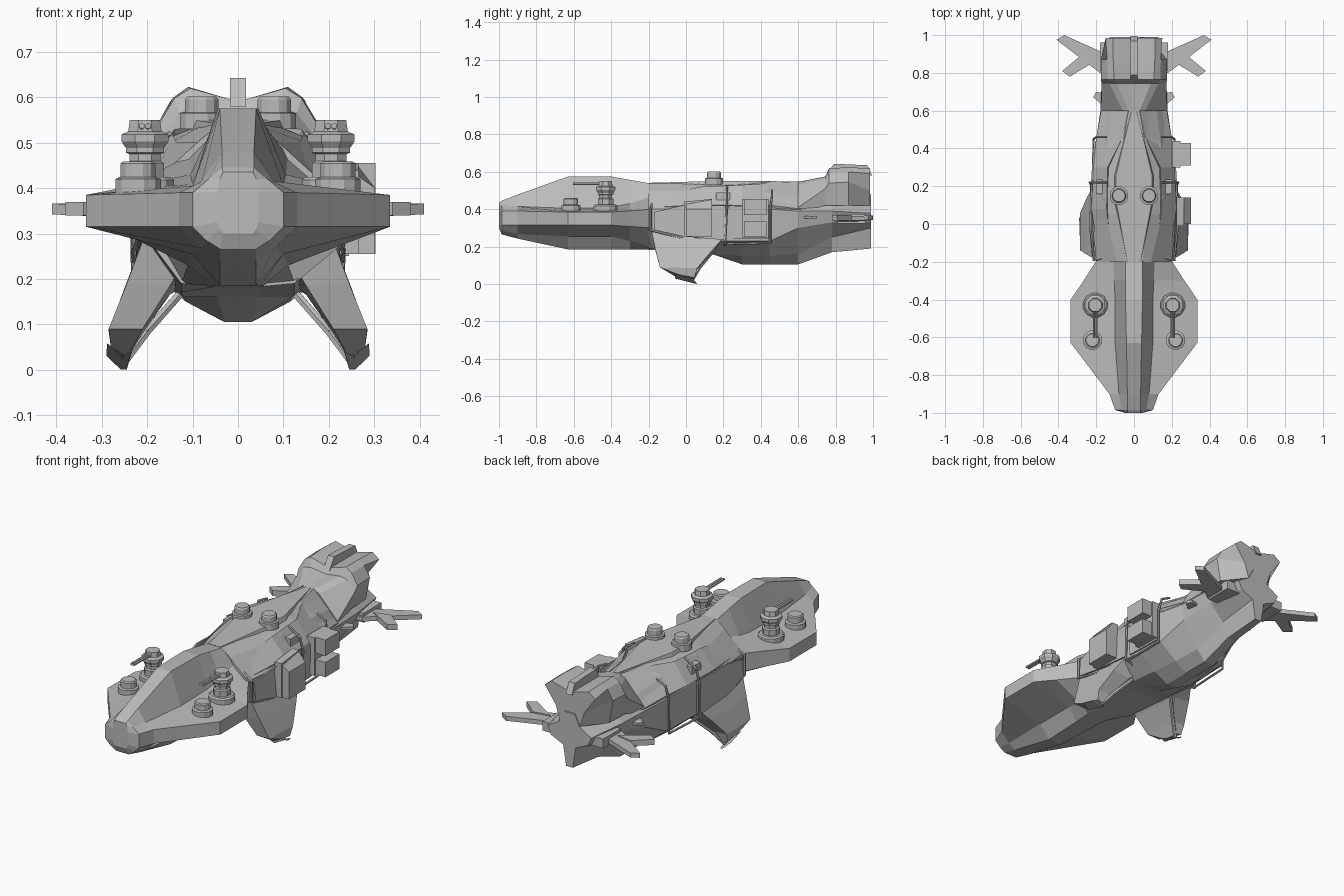
import bpy, bmesh, math
from mathutils import Vector, Matrix

grey = bpy.data.materials.new("hull_grey")
grey.diffuse_color = (0.5, 0.5, 0.5, 1)


def finish(bm, name):
    bmesh.ops.recalc_face_normals(bm, faces=bm.faces)
    me = bpy.data.meshes.new(name)
    bm.to_mesh(me)
    bm.free()
    me.materials.append(grey)
    ob = bpy.data.objects.new(name, me)
    bpy.context.collection.objects.link(ob)
    return ob


def loft(name, rings):
    """Skin closed rings of equal length and cap both ends."""
    bm = bmesh.new()
    vs = [[bm.verts.new(p) for p in r] for r in rings]
    n = len(vs[0])
    for a, b in zip(vs, vs[1:]):
        for i in range(n):
            j = (i + 1) % n
            bm.faces.new((a[i], a[j], b[j], b[i]))
    bm.faces.new(vs[0])
    bm.faces.new(vs[-1])
    return finish(bm, name)


def hull(name, stations):
    """Stations are (y, half section from top to keel), mirrored in x."""
    rings = []
    for y, half in stations:
        rings.append([(x, y, z) for x, z in half] + [(-x, y, z) for x, z in reversed(half)])
    return loft(name, rings)


def plate(name, pts, offset):
    off = Vector(offset)
    return loft(name, [[Vector(p) for p in pts], [Vector(p) + off for p in pts]])


def box(name, x0, x1, y0, y1, z0, z1):
    return plate(name, [(x0, y0, z0), (x1, y0, z0), (x1, y1, z0), (x0, y1, z0)], (0, 0, z1 - z0))


def drum(name, x, y, levels, sides=12):
    """Stack of radius / height levels around a vertical axis."""
    turn = [2 * math.pi * (i + .5) / sides for i in range(sides)]
    return loft(name, [[(x + r * math.cos(t), y + r * math.sin(t), z) for t in turn] for r, z in levels])


def rods(name, path, r, sides=6):
    bm = bmesh.new()
    for a, b in zip(path, path[1:]):
        a, b = Vector(a), Vector(b)
        d = b - a
        m = Matrix.Translation((a + b) / 2) @ d.to_track_quat('Z', 'Y').to_matrix().to_4x4()
        bmesh.ops.create_cone(bm, cap_ends=True, segments=sides, radius1=r, radius2=r,
                              depth=d.length + r, matrix=m)
    return finish(bm, name)


# bow with blunt bevelled nose and wide gun deck
hull("bow_hull", [
    (-1.0, [(.033, .435), (.04, .42), (.045, .39), (.045, .325), (.04, .31), (.033, .30)]),
    (-.985, [(.035, .445), (.065, .42), (.10, .39), (.10, .315), (.07, .285), (.038, .265)]),
    (-.90, [(.035, .478), (.08, .415), (.13, .39), (.13, .315), (.08, .268), (.04, .243)]),
    (-.63, [(.04, .575), (.10, .405), (.335, .385), (.335, .315), (.10, .255), (.04, .185)]),
    (-.40, [(.045, .575), (.10, .41), (.335, .385), (.335, .315), (.10, .255), (.05, .185)]),
    (-.30, [(.045, .557), (.105, .43), (.267, .392), (.267, .308), (.11, .23), (.055, .185)]),
    (-.18, [(.045, .536), (.11, .47), (.19, .40), (.19, .30), (.125, .19), (.055, .183)])])

# midship and stern body, ending in a star-shaped section
hull("main_hull", [
    (-.20, [(.045, .538), (.09, .50), (.20, .40), (.20, .29), (.125, .19), (.05, .183)]),
    (.05, [(.075, .54), (.15, .50), (.225, .40), (.225, .25), (.125, .17), (.05, .178)]),
    (.14, [(.08, .54), (.155, .51), (.225, .40), (.22, .23), (.12, .16), (.045, .16)]),
    (.30, [(.075, .543), (.15, .505), (.215, .40), (.21, .23), (.115, .15), (.03, .105)]),
    (.45, [(.055, .545), (.14, .485), (.20, .40), (.20, .23), (.10, .15), (.03, .105)]),
    (.60, [(.03, .545), (.12, .46), (.178, .39), (.17, .30), (.08, .16), (.03, .105)]),
    (.78, [(.04, .53), (.10, .45), (.17, .39), (.14, .33), (.06, .25), (.025, .17)]),
    (.99, [(.03, .48), (.06, .42), (.13, .378), (.11, .333), (.037, .30), (.02, .19)])])

# raised stern hood: flared neck, lip, roof with centre dip, undercut rear
hull("stern_hood", [
    (.60, [(.01, .546), (.03, .545), (.06, .53), (.172, .41), (.16, .38)]),
    (.745, [(.015, .565), (.09, .575), (.13, .565), (.172, .51), (.155, .42)]),
    (.765, [(.015, .595), (.105, .62), (.14, .598), (.175, .54), (.155, .42)]),
    (.87, [(.015, .595), (.11, .623), (.142, .60), (.175, .545), (.152, .42)]),
    (.985, [(.015, .595), (.11, .62), (.15, .59), (.085, .50), (.06, .42)])])
plate("stern_crest", [(-.018, .75, .58), (-.018, .79, .643), (-.018, .97, .635), (-.018, .995, .58)], (.036, 0, 0))

# roof spine plate with tapered tail
hull("roof_spine", [
    (-.20, [(.035, .541), (.045, .50)]), (.12, [(.095, .550), (.115, .50)]),
    (.26, [(.095, .550), (.115, .50)]), (.45, [(.05, .550), (.07, .50)]),
    (.60, [(.012, .548), (.02, .50)])])

for s, side in ((1, "right"), (-1, "left")):
    def m(pts):
        return [(s * x, y, z) for x, y, z in pts]

    # sloped shoulder armour running to a rear spike
    loft("shoulder_armour_" + side, [
        m([(.12, -.15, .47), (.19, -.17, .41), (.17, -.17, .38), (.10, -.15, .42)]),
        m([(.145, .08, .52), (.225, .08, .425), (.20, .08, .38), (.12, .08, .45)]),
        m([(.14, .30, .53), (.215, .30, .42), (.19, .30, .38), (.11, .30, .45)]),
        m([(.06, .46, .54), (.20, .46, .42), (.18, .46, .38), (.03, .46, .45)]),
        m([(.03, .60, .55), (.17, .62, .40), (.16, .62, .37), (.02, .60, .46)])])

    # flank panels
    plate("forward_flank_panel_" + side, m([(.215, -.17, .29), (.229, -.02, .255), (.225, .21, .235),
          (.222, .21, .42), (.228, -.02, .42), (.21, -.17, .385)]), (s * .008, 0, 0))
    plate("rear_flank_panel_" + side, m([(.212, .23, .24), (.205, .44, .24), (.203, .44, .41), (.217, .23, .42)]),
          (s * .010, 0, 0))

    # pipe frames on the flanks
    rods("front_pipe_" + side, m([(.15, .22, .52), (.215, .22, .48), (.234, .22, .41), (.23, .21, .22), (.15, .2, .2)]), .006)
    rods("rear_pipe_" + side, m([(.15, .46, .50), (.20, .46, .475), (.214, .45, .40), (.214, .45, .22), (.22, .22, .215)]), .006)
    rods("bow_pipe_" + side, m([(.16, -.18, .43), (.214, -.19, .40), (.214, -.19, .29), (.22, -.02, .245)]), .007)
    box("pipe_clamp_" + side, *sorted((s * .16, s * .20)), .16, .235, .45, .49)

    # downward landing wing
    loft("lower_wing_" + side, [
        m([(.10, -.18, .27), (.20, -.19, .31), (.205, .22, .27), (.10, .22, .20)]),
        m([(.15, -.165, .185), (.245, -.165, .19), (.25, .14, .18), (.15, .14, .165)]),
        m([(.21, -.14, .09), (.285, -.14, .09), (.285, .06, .085), (.21, .06, .08)]),
        m([(.242, -.04, .03), (.28, -.04, .05), (.278, .045, .035), (.244, .045, .025)])])
    plate("wing_foot_" + side, m([(.235, -.06, .04), (.245, .045, .004), (.258, .045, .004),
          (.29, .02, .035), (.288, -.06, .058), (.255, -.06, .03)]), (0, .015, -.004))
    rods("wing_rail_" + side, m([(.25, .03, .018), (.20, .07, .085), (.125, .14, .17), (.12, .22, .21)]), .01)

    # forked horizontal stern fin
    plate("stern_fin_" + side, m([(.11, .80, .332), (.18, .80, .335), (.27, .868, .338), (.41, .975, .342),
          (.37, 1.0, .342), (.18, .915, .335), (.11, .92, .332)]), (0, 0, .024))
    plate("stern_fin_prong_" + side, m([(.20, .865, .336), (.34, .78, .34), (.38, .81, .34), (.29, .885, .338)]), (0, 0, .03))
    box("stern_fin_root_" + side, *sorted((s * .10, s * .18)), .81, .96, .325, .375)
    plate("small_fin_" + side, m([(.15, .62, .35), (.18, .64, .35), (.215, .67, .35), (.20, .70, .35), (.15, .69, .35)]), (0, 0, .015))

    # gun turret with twin barrels
    tx, ty = s * .205, -.43
    drum("turret_base_" + side, tx, ty, [(.066, .38), (.066, .418), (.058, .425)])
    drum("turret_column_" + side, tx, ty, [(.045, .42), (.045, .455), (.037, .46), (.037, .475), (.045, .478), (.045, .49)], 8)
    drum("turret_head_" + side, tx, ty, [(.045, .488), (.056, .503), (.056, .518), (.04, .525), (.036, .55)], 8)
    for i in (-1, 1):
        rods("turret_barrel_" + side, [(tx + i * .007, ty, .535), (tx + i * .007, -.60, .537)], .007)

    # deck and roof domes
    drum("deck_dome_" + side, s * .22, -.615, [(.052, .38), (.052, .42), (.04, .424), (.04, .454), (.034, .459)])
    drum("roof_dome_" + side, s * .08, .15, [(.05, .53), (.05, .565), (.038, .567), (.038, .595), (.033, .602)])

# equipment pods on the right flank only
plate("large_side_pod", [(.225, -.01, .255), (.225, .14, .255), (.225, .14, .455), (.225, -.01, .44)], (.04, 0, 0))
loft("large_pod_face", [
    [(.26, 0, .255), (.26, .14, .255), (.26, .14, .455), (.26, 0, .43)],
    [(.302, 0, .255), (.302, .14, .255), (.302, .14, .40), (.302, 0, .40)]])
box("rear_pod_mount", .20, .245, .30, .44, .25, .455)
box("upper_rear_pod", .24, .303, .31, .43, .37, .455)
box("lower_rear_pod", .24, .303, .31, .43, .255, .335)
